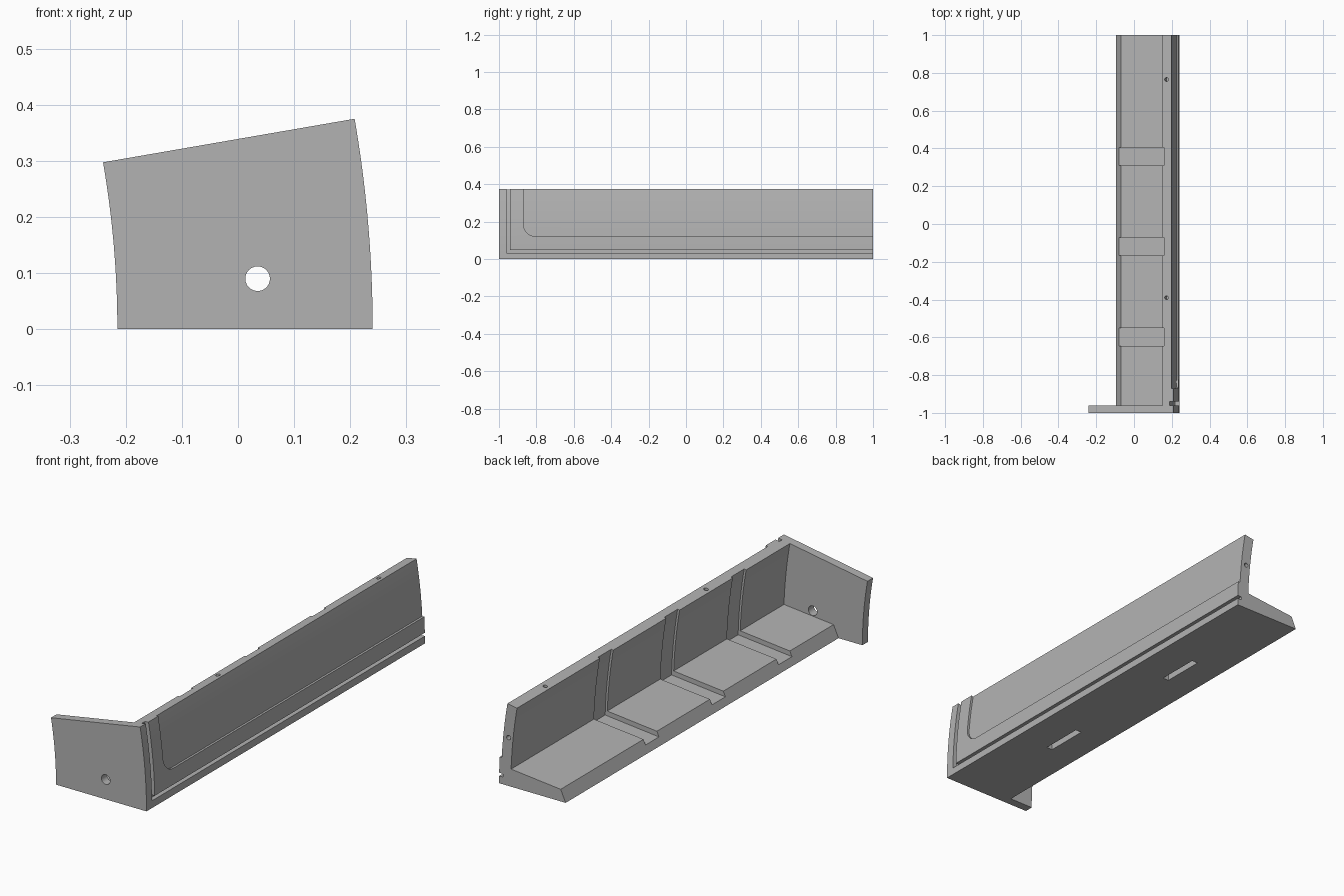
import bpy, bmesh, math
from mathutils import Vector, Matrix

if "Cube" in bpy.data.objects:
    bpy.data.objects.remove(bpy.data.objects["Cube"], do_unlink=True)

R_OUT, R_IN, R_PLATE = 2.2, 2.141, 1.745   # curved shell radii
CX = 0.24 - R_OUT                          # axis of the curve
TOP = math.asin(0.375 / R_OUT)             # angle of the slanted top

grey = bpy.data.materials.new("plain_grey")
grey.use_nodes = True
grey.diffuse_color = (0.45, 0.45, 0.45, 1)
grey.node_tree.nodes["Principled BSDF"].inputs["Base Color"].default_value = grey.diffuse_color


def arc(r, a0, a1, n=20):
    return [(CX + r * math.cos(a0 + (a1 - a0) * i / n),
             r * math.sin(a0 + (a1 - a0) * i / n)) for i in range(n + 1)]


def new_object(name, bm):
    bmesh.ops.recalc_face_normals(bm, faces=bm.faces)
    mesh = bpy.data.meshes.new(name)
    bm.to_mesh(mesh)
    bm.free()
    mesh.materials.append(grey)
    ob = bpy.data.objects.new(name, mesh)
    bpy.context.collection.objects.link(ob)
    return ob


def prism(name, points, start, end, axis="Y"):
    """Extrude an (x, z) outline along y, or a (y, z) outline along x."""
    bm = bmesh.new()
    place = (lambda p: (p[0], start, p[1])) if axis == "Y" else (lambda p: (start, p[0], p[1]))
    face = bm.faces.new([bm.verts.new(place(p)) for p in points])
    moved = bmesh.ops.extrude_face_region(bm, geom=[face])["geom"]
    step = Vector((0, end - start, 0) if axis == "Y" else (end - start, 0, 0))
    bmesh.ops.translate(bm, vec=step, verts=[v for v in moved if isinstance(v, bmesh.types.BMVert)])
    return new_object(name, bm)


def sector(r0, r1, a0, a1, start, end):
    return prism("cutter", arc(r0, a0, a1) + arc(r1, a1, a0), start, end)


def box(x0, x1, y0, y1, z0, z1):
    return prism("cutter", [(x0, z0), (x1, z0), (x1, z1), (x0, z1)], y0, y1)


def drill(radius, depth, centre, rotation):
    bm = bmesh.new()
    bmesh.ops.create_cone(bm, cap_ends=True, segments=24, radius1=radius, radius2=radius,
                          depth=depth, matrix=Matrix.Translation(centre) @ rotation)
    return new_object("cutter", bm)


def combine(ob, tool, operation="DIFFERENCE"):
    tool.hide_render = True
    mod = ob.modifiers.new("cut", "BOOLEAN")
    mod.operation, mod.object, mod.solver = operation, tool, "EXACT"
    bpy.context.view_layer.objects.active = ob
    bpy.ops.object.modifier_apply(modifier=mod.name)
    bpy.data.objects.remove(tool, do_unlink=True)


def floor_z(x):
    return 0.055 + 0.1 * (x + 0.07)


along_y = Matrix.Rotation(math.pi / 2, 4, "X")

# End plate with a round through hole
end_plate = prism("end_plate", arc(R_OUT, 0, TOP) + arc(R_PLATE, TOP, 0), -1, -0.96)
combine(end_plate, drill(0.022, 0.2, (0.035, -0.98, 0.09), along_y))

# Long floor and curved side wall
a_floor = math.asin(0.08 / R_IN)
channel = prism("floor_and_side_wall",
                [(-0.095, 0)] + arc(R_OUT, 0, TOP) + arc(R_IN, TOP, a_floor) + [(-0.07, floor_z(-0.07))],
                -0.96, 1)

# Shallow recessed panel on the outside, with a rounded lower corner
y0, z0, rad = -0.87, 0.12, 0.07
corner = [(y0 + rad - rad * math.cos(t), z0 + rad - rad * math.sin(t))
          for t in (math.pi / 2 * i / 10 for i in range(11))]
panel = prism("cutter", corner + [(1.1, z0), (1.1, 0.6), (y0, 0.6)], 0.05, 0.5, "X")
combine(panel, sector(R_OUT - 0.01, R_OUT + 0.1, 0.02, TOP + 0.05, -0.95, 1.05), "INTERSECT")
combine(channel, panel)

# Narrow seal groove: along the bottom and up beside the end plate
combine(channel, sector(R_OUT - 0.02, R_OUT + 0.1, 0.033 / R_OUT, 0.048 / R_OUT, -1.1, 1.1))
combine(channel, sector(R_OUT - 0.0195, R_OUT + 0.1, 0.04 / R_OUT, TOP + 0.05, -1.1, -0.94))

# Three wide channels across the floor and up the inside of the wall
drop = 0.022
low = floor_z(0.19) - drop
for y in (0.357, -0.12, -0.598):
    outline = arc(R_IN + 0.01, math.asin(low / R_IN), TOP + 0.03)
    outline += [(-0.2, 0.5), (-0.2, floor_z(-0.2) - drop)]
    combine(channel, prism("cutter", outline, y - 0.048, y + 0.048))

# Slots in the underside
for y in (0.39, -0.41):
    combine(channel, box(0.045, 0.075, y - 0.1, y + 0.1, -0.1, 0.03))

# Pin holes in the top edge and in the open end of the wall
for y in (0.765, -0.39):
    combine(channel, drill(0.01, 0.12, (0.172, y, 0.37), Matrix.Rotation(-TOP, 4, "Y")))
combine(channel, drill(0.01, 0.12, (0.192, 1, 0.22), along_y))

for ob in (end_plate, channel):
    bpy.ops.object.select_all(action="DESELECT")
    ob.select_set(True)
    bpy.context.view_layer.objects.active = ob
    bpy.ops.object.shade_smooth_by_angle(angle=math.radians(30))
